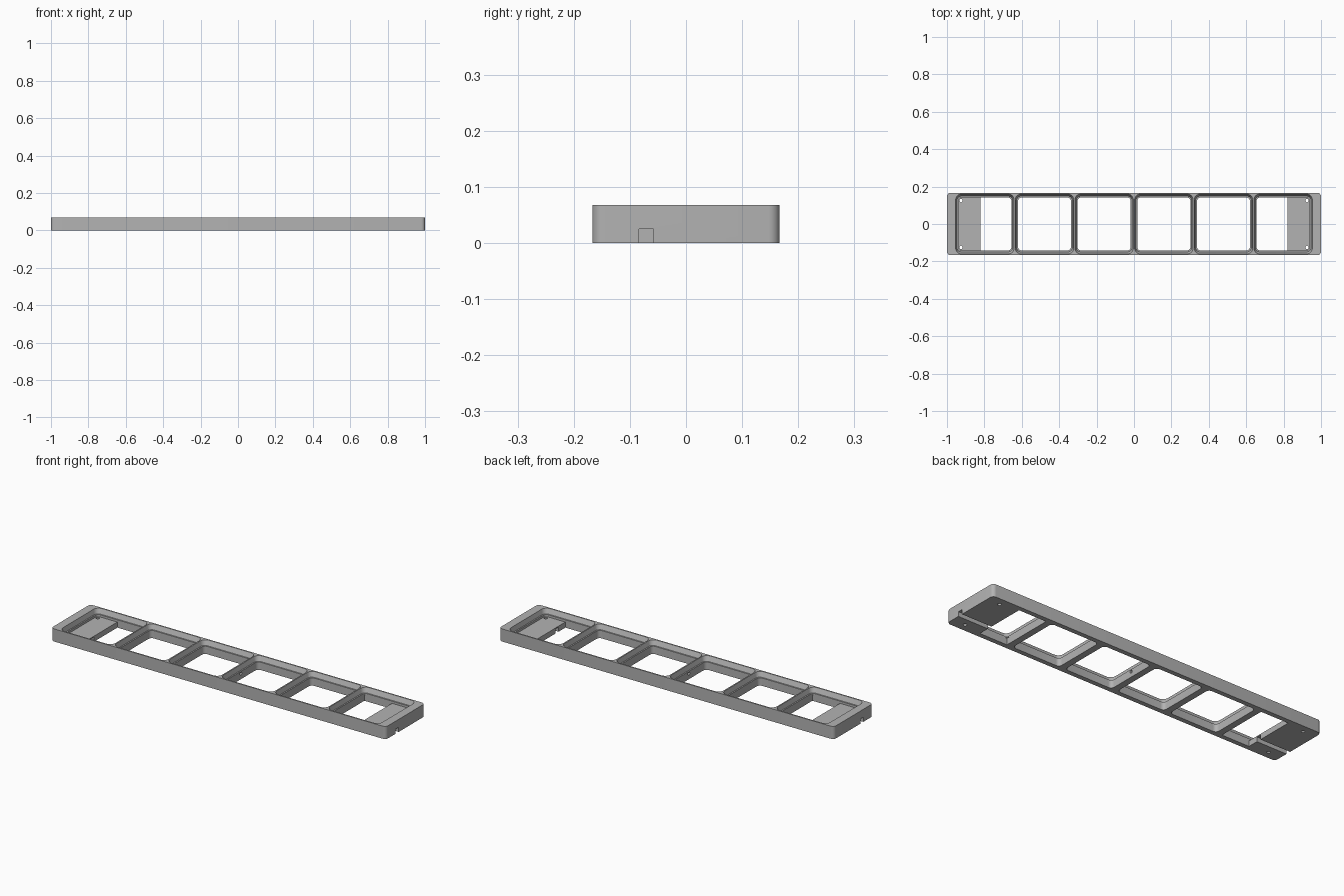
import bpy, bmesh, math

if "Cube" in bpy.data.objects:
    bpy.data.objects.remove(bpy.data.objects["Cube"])

grey = bpy.data.materials.new("grey plastic")
grey.diffuse_color = (0.45, 0.45, 0.45, 1)
grey.use_nodes = True
grey.node_tree.nodes["Principled BSDF"].inputs["Base Color"].default_value = grey.diffuse_color

H = 0.068       # frame height
PITCH = 0.319   # window spacing
PAD = 0.03      # height of the end floor pads


def outline(cx, hx, hy, r, n=6):
    """Rounded rectangle, counter-clockwise."""
    pts = []
    for k, (sx, sy) in enumerate([(1, 1), (-1, 1), (-1, -1), (1, -1)]):
        for i in range(n + 1):
            a = math.pi / 2 * (k + i / n)
            pts.append((cx + sx * (hx - r) + r * math.cos(a),
                        sy * (hy - r) + r * math.sin(a)))
    return pts


def loft(name, levels):
    """Solid through rounded rectangles given as (z, cx, hx, hy, r)."""
    bm = bmesh.new()
    rings = [[bm.verts.new((x, y, z)) for x, y in outline(cx, hx, hy, r)]
             for z, cx, hx, hy, r in levels]
    bm.faces.new(rings[0][::-1])
    bm.faces.new(rings[-1])
    for a, b in zip(rings, rings[1:]):
        for i in range(len(a)):
            j = (i + 1) % len(a)
            bm.faces.new((a[i], a[j], b[j], b[i]))
    return finish(name, bm)


def finish(name, bm):
    me = bpy.data.meshes.new(name)
    bm.to_mesh(me)
    bm.free()
    me.materials.append(grey)
    ob = bpy.data.objects.new(name, me)
    bpy.context.collection.objects.link(ob)
    return ob


def box(name, x0, x1, y0, y1, z0, z1):
    bm = bmesh.new()
    bmesh.ops.create_cube(bm, size=1)
    for v in bm.verts:
        v.co = ((x0 + x1) / 2 + v.co.x * (x1 - x0),
                (y0 + y1) / 2 + v.co.y * (y1 - y0),
                (z0 + z1) / 2 + v.co.z * (z1 - z0))
    return finish(name, bm)


def cylinder(name, loc, r, depth, along_x=False):
    bm = bmesh.new()
    bmesh.ops.create_cone(bm, cap_ends=True, segments=16,
                          radius1=r, radius2=r, depth=depth)
    ob = finish(name, bm)
    ob.location = loc
    if along_x:
        ob.rotation_euler.y = math.pi / 2
    return ob


def cut(target, cutter):
    bpy.context.view_layer.objects.active = target
    m = target.modifiers.new("cut", 'BOOLEAN')
    m.operation, m.solver, m.object = 'DIFFERENCE', 'EXACT', cutter
    bpy.context.view_layer.update()
    bpy.ops.object.modifier_apply(modifier=m.name)
    bpy.data.objects.remove(cutter)


# Long outer frame with rounded vertical corners
frame = loft("frame", [(0, 0, 1, 0.167, 0.02), (H, 0, 1, 0.167, 0.02)])

# Six windows: sloped rim, narrow ledge, straight opening
for i in range(6):
    cx = (i - 2.5) * PITCH
    end = i in (0, 5)
    low = PAD if end else -0.02
    cut(frame, loft("window_cutter", [
        (low, cx, 0.142, 0.142, 0.02),
        (0.042, cx, 0.142, 0.142, 0.02),
        (0.0421, cx, 0.149, 0.149, 0.024),
        (H, cx, 0.156, 0.16, 0.03),
        (H + 0.01, cx, 0.156, 0.16, 0.03)]))
    if end:
        # Floor pad stays near the end wall, the rest is open
        s = 1 if cx > 0 else -1
        inner = abs(cx) - 0.142
        a, b = sorted((s * inner, s * 0.82))
        cut(frame, box("opening_cutter", a, b, -0.142, 0.142, -0.02, PAD + 0.005))

for s in (-1, 1):
    # Cable groove under each end
    a, b = sorted((s * 0.8, s * 1.05))
    cut(frame, box("groove_cutter", a, b, -0.084, -0.058, -0.02, 0.025))
    # Screw holes in the pad corners
    for t in (-1, 1):
        cut(frame, cylinder("screw_cutter", (s * 0.925, t * 0.125, 0.015), 0.009, 0.08))

# Small cable hole through the middle divider
cut(frame, cylinder("cable_cutter", (0, 0, 0.03), 0.008, 0.1, True))

bpy.ops.object.select_all(action='DESELECT')
frame.select_set(True)
bpy.context.view_layer.objects.active = frame
bpy.ops.object.shade_smooth_by_angle(angle=math.radians(30))
